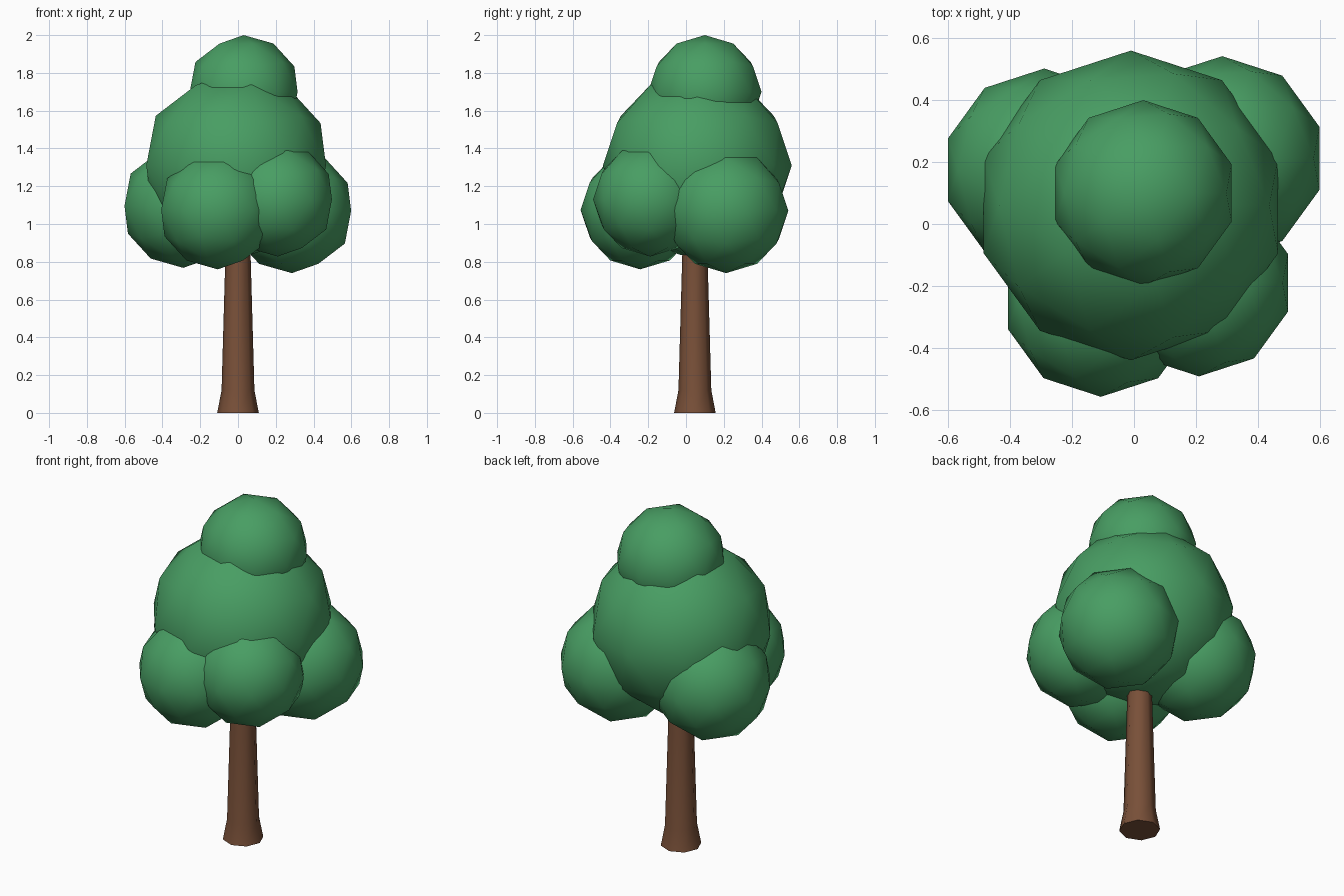
import bpy, bmesh, math

if "Cube" in bpy.data.objects:
    bpy.data.objects.remove(bpy.data.objects["Cube"])


def material(name, colour):
    m = bpy.data.materials.new(name)
    m.diffuse_color = (*colour, 1.0)
    m.use_nodes = True
    m.node_tree.nodes["Principled BSDF"].inputs["Base Color"].default_value = m.diffuse_color
    return m


LEAF = material("leaf green", (0.065, 0.34, 0.125))
BARK = material("bark brown", (0.19, 0.08, 0.04))


def finish(obj, name, mat, angle):
    obj.name = name
    obj.data.materials.append(mat)
    bpy.ops.object.shade_smooth_by_angle(angle=math.radians(angle))


def foliage(name, centre, radius):
    bpy.ops.mesh.primitive_ico_sphere_add(subdivisions=2, radius=radius, location=centre)
    finish(bpy.context.object, name, LEAF, 50)


# Trunk: eight-sided, flared at the foot, tapering into the crown
SIDES = 8
PROFILE = [(0.11, 0.0), (0.087, 0.12), (0.066, 0.86), (0.062, 1.0)]
bm = bmesh.new()
rings = []
for r, z in PROFILE:
    rings.append([bm.verts.new((r * math.cos(math.tau * i / SIDES),
                                r * math.sin(math.tau * i / SIDES), z))
                  for i in range(SIDES)])
for low, high in zip(rings, rings[1:]):
    for i in range(SIDES):
        j = (i + 1) % SIDES
        bm.faces.new((low[i], low[j], high[j], high[i]))
bm.faces.new(rings[0][::-1])
bm.faces.new(rings[-1])
mesh = bpy.data.meshes.new("trunk")
bm.to_mesh(mesh)
bm.free()
trunk = bpy.data.objects.new("trunk", mesh)
trunk.location = (0, 0.047, 0)
bpy.context.collection.objects.link(trunk)
bpy.context.view_layer.objects.active = trunk
trunk.select_set(True)
finish(trunk, "trunk", BARK, 60)

# Crown: a large core, a cap and four lower clumps
foliage("crown_core", (-0.01, 0.06, 1.31), 0.5)
foliage("crown_top", (0.03, 0.10, 1.70), 0.3)
foliage("clump_front_left", (-0.107, -0.243, 1.075), 0.315)
foliage("clump_front_right", (0.21, -0.19, 1.13), 0.302)
foliage("clump_back_right", (0.285, 0.212, 1.07), 0.33)
foliage("clump_back_left", (-0.29, 0.175, 1.095), 0.327)
